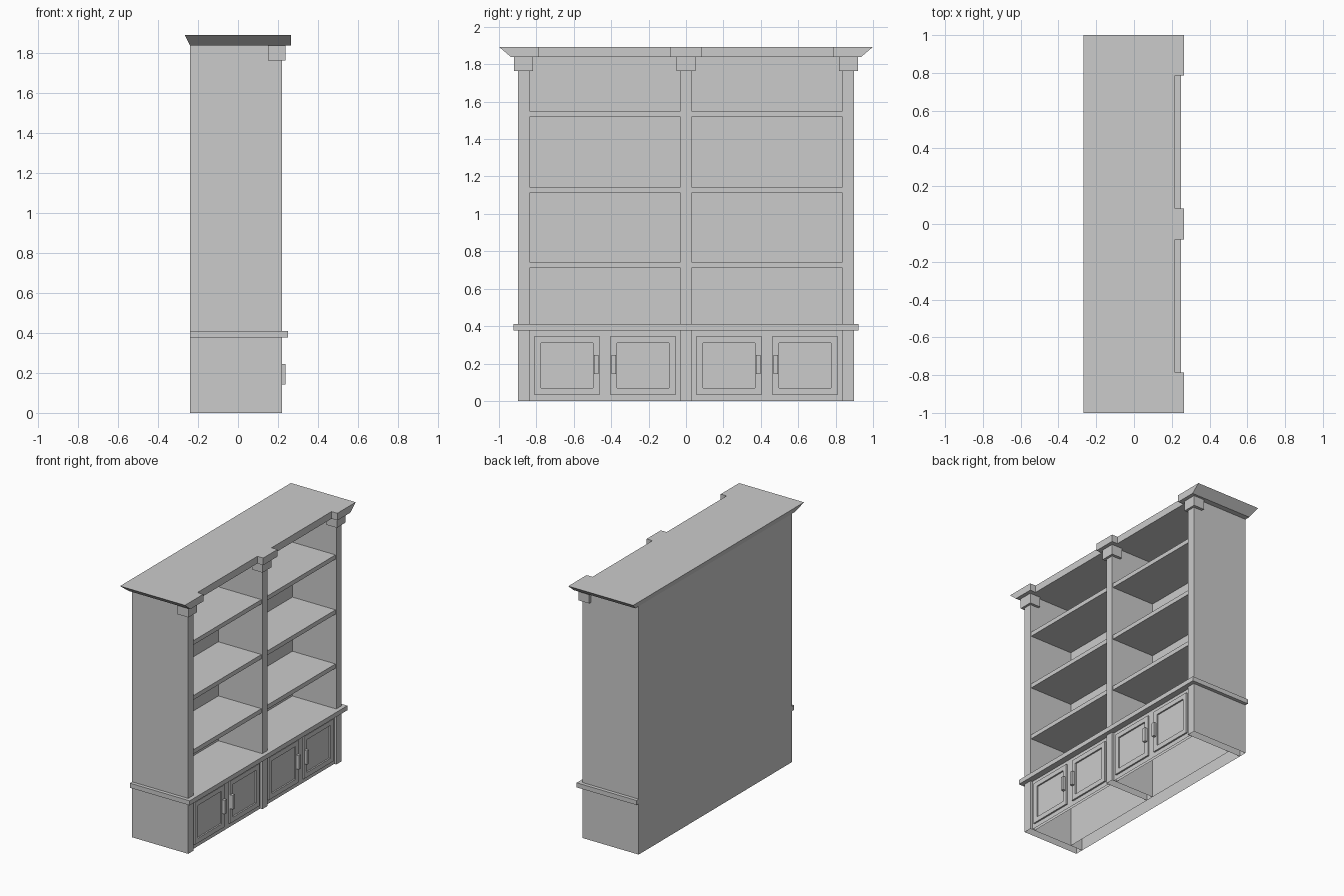
import bpy, bmesh

if "Cube" in bpy.data.objects:
    bpy.data.objects.remove(bpy.data.objects["Cube"])

FRONT, BACK = 0.22, -0.24      # body front and back planes
BACK_IN = -0.14                # inner face of the back
HALF, SIDE_IN, DIV = 0.897, 0.837, 0.03
FACE, DOOR = 0.203, 0.215      # cupboard front and door front planes


def make(name, verts, faces):
    mesh = bpy.data.meshes.new(name)
    bm = bmesh.new()
    vs = [bm.verts.new(v) for v in verts]
    for f in faces:
        bm.faces.new([vs[i] for i in f])
    bmesh.ops.recalc_face_normals(bm, faces=bm.faces)
    bm.to_mesh(mesh)
    bm.free()
    obj = bpy.data.objects.new(name, mesh)
    bpy.context.collection.objects.link(obj)
    return obj


def loft(name, loops, bottom=True, top=True):
    """Skin a stack of equal-length point loops and cap the ends."""
    n = len(loops[0])
    verts = [p for loop in loops for p in loop]
    faces = [(k * n + i, k * n + (i + 1) % n, (k + 1) * n + (i + 1) % n, (k + 1) * n + i)
             for k in range(len(loops) - 1) for i in range(n)]
    if bottom:
        faces.append(tuple(range(n)))
    if top:
        faces.append(tuple(range(len(verts) - n, len(verts))))
    return make(name, verts, faces)


def box(name, x0, x1, y0, y1, z0, z1, bottom=True):
    ring = [(x0, y0), (x1, y0), (x1, y1), (x0, y1)]
    return loft(name, [[(x, y, z) for x, y in ring] for z in (z0, z1)], bottom)


def yz_loop(x, y0, y1, z0, z1, inset=0):
    return [(x, y0 + inset, z0 + inset), (x, y1 - inset, z0 + inset),
            (x, y1 - inset, z1 - inset), (x, y0 + inset, z1 - inset)]


# carcass, open underneath
box("back_panel", BACK, BACK_IN, -SIDE_IN, SIDE_IN, 0, 1.84, False)
box("centre_divider", BACK_IN, FRONT, -DIV, DIV, 0, 1.84, False)
box("counter", BACK, 0.25, -0.923, 0.923, 0.377, 0.411)

for s, tag in ((-1, "left"), (1, "right")):
    def span(a, b):
        return sorted((s * a, s * b))

    box(f"side_panel_{tag}", BACK, FRONT, *span(SIDE_IN, HALF), 0, 1.84, False)
    # shelves
    for i, z in enumerate((0.711, 1.112, 1.519)):
        box(f"shelf_{tag}_{i}", BACK_IN, 0.213, *span(DIV, SIDE_IN), z, z + 0.032)
    # cupboard front with two framed doors and handles
    box(f"cupboard_front_{tag}", FACE - 0.02, FACE, *span(DIV, SIDE_IN), 0, 0.377, False)
    for i, (a, b, h0, h1) in enumerate(((0.056, 0.403, 0.374, 0.398),
                                        (0.463, 0.81, 0.469, 0.492))):
        d = (*span(a, b), 0.033, 0.346)
        loft(f"door_{tag}_{i}", [yz_loop(FACE, *d), yz_loop(DOOR, *d),
                                 yz_loop(DOOR, *d, 0.035), yz_loop(FACE + 0.001, *d, 0.035)],
             bottom=False)
        box(f"handle_{tag}_{i}", DOOR, 0.237, *span(h0, h1), 0.143, 0.246)

# capitals under the crown
for tag, y in (("left", -0.869), ("centre", 0), ("right", 0.869)):
    box(f"capital_{tag}", 0.15, 0.237, y - 0.051, y + 0.051, 1.765, 1.84)


# crown: sloped back and ends, front stepping out over the capitals
def crown_loop(z, back, end):
    half = [(0.265, 0.083), (0.217, 0.083), (0.217, 0.785), (0.265, 0.785),
            (0.265, end), (back, end)]
    pts = half + [(x, -y) for x, y in reversed(half)]
    return [(x, y, z) for x, y in pts]


loft("crown", [crown_loop(1.84, BACK, 0.937), crown_loop(1.893, -0.267, 1.0)])
